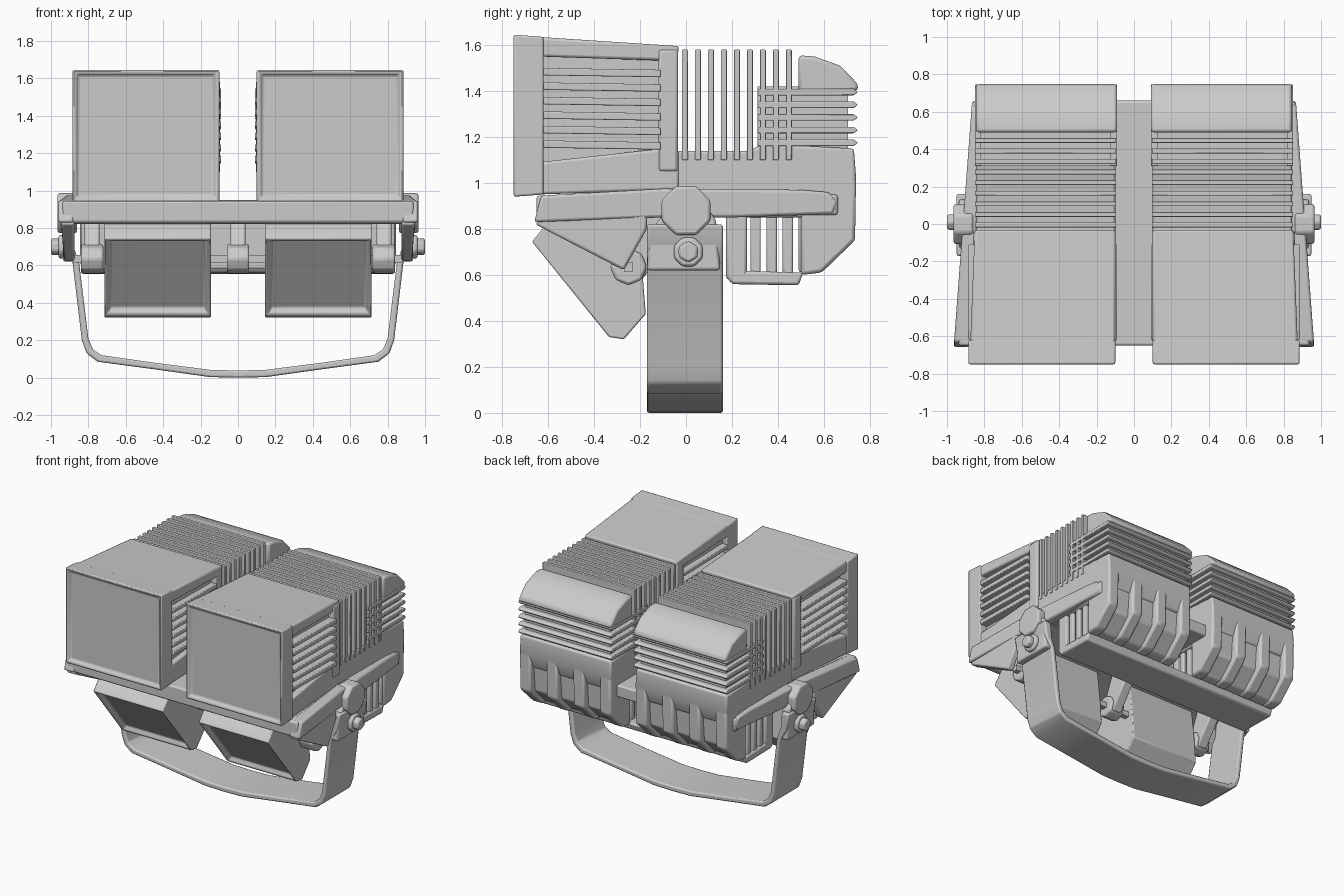
import bpy, bmesh, math
from mathutils import Vector

if "Cube" in bpy.data.objects:
    bpy.data.objects.remove(bpy.data.objects["Cube"])


def finish(name, bm, mirror=False, bevel=0.0):
    bmesh.ops.recalc_face_normals(bm, faces=bm.faces)
    me = bpy.data.meshes.new(name)
    bm.to_mesh(me)
    bm.free()
    ob = bpy.data.objects.new(name, me)
    bpy.context.collection.objects.link(ob)
    if bevel:
        m = ob.modifiers.new("bevel", 'BEVEL')
        m.width = bevel
        m.segments = 2
        m.limit_method = 'ANGLE'
    if mirror:
        m = ob.modifiers.new("mirror", 'MIRROR')
        m.use_mirror_merge = False
        m.use_clip = False
    bpy.ops.object.select_all(action='DESELECT')
    ob.select_set(True)
    bpy.context.view_layer.objects.active = ob
    bpy.ops.object.shade_smooth_by_angle(angle=math.radians(30))
    return ob


def add_prism(bm, profile, x0, x1, k0=0.0, k1=0.0):
    """Extrude a (y, z) profile along x; k0/k1 slant the two ends along y."""
    a = [bm.verts.new((x0 + k0 * y, y, z)) for y, z in profile]
    b = [bm.verts.new((x1 + k1 * y, y, z)) for y, z in profile]
    n = len(a)
    bm.faces.new(a)
    bm.faces.new(b[::-1])
    for i in range(n):
        bm.faces.new((a[i], b[i], b[(i + 1) % n], a[(i + 1) % n]))


def rect(y0, y1, z0, z1):
    return [(y0, z0), (y1, z0), (y1, z1), (y0, z1)]


def prism(name, profile, x0, x1, mirror=True, bevel=0.012, k0=0.0, k1=0.0, recess=None):
    bm = bmesh.new()
    add_prism(bm, profile, x0, x1, k0, k1)
    bmesh.ops.recalc_face_normals(bm, faces=bm.faces)
    if recess:  # sunken glass in the forward-facing side
        f = min(bm.faces, key=lambda f: f.normal.y * f.calc_area())
        bmesh.ops.inset_region(bm, faces=[f], thickness=recess[0], depth=0)
        bmesh.ops.inset_region(bm, faces=[f], thickness=recess[1], depth=-recess[1])
    return finish(name, bm, mirror, bevel)


def prisms(name, items, bevel=0.005):
    bm = bmesh.new()
    for profile, x0, x1 in items:
        add_prism(bm, profile, x0, x1)
    return finish(name, bm, True, bevel)


def disc(name, x0, x1, y, z, r, n, bevel=0.012, mirror=True, turn=0.0):
    pts = [(y + r * math.cos(turn + math.tau * i / n), z + r * math.sin(turn + math.tau * i / n))
           for i in range(n)]
    return prism(name, pts, x0, x1, mirror, bevel)


# Upper lamp hoods: bezel with glass, roof, floor, core, rear posts
prism("lamp_bezel", [(-0.75, 0.94), (-0.62, 0.95), (-0.62, 1.635), (-0.75, 1.645)],
      0.10, 0.885, recess=(0.025, 0.02))
prism("lamp_roof", [(-0.64, 1.55), (-0.04, 1.53), (-0.03, 1.595), (-0.64, 1.635)],
      0.10, 0.85, k1=-0.04)
prism("lamp_floor", [(-0.64, 0.95), (-0.03, 0.97), (-0.03, 1.14), (-0.1, 1.15), (-0.64, 1.09)],
      0.10, 0.85, k1=-0.04)
prism("lamp_core", rect(-0.64, -0.04, 1.0, 1.59), 0.135, 0.825, bevel=0)
prism("lamp_rear_post", rect(-0.12, -0.035, 1.05, 1.58), 0.10, 0.86)

# Side louvres of the hoods
prisms("lamp_louvres", [
    ([(-0.62, z - 0.012), (-0.11, z - 0.02), (-0.11, z + 0.012), (-0.62, z + 0.02)], 0.09, 0.885)
    for z in [1.165 + 0.063 * i for i in range(6)]])

# Upright cooling fins behind the hoods
prisms("cooling_fins", [(rect(y - 0.013, y + 0.013, 1.10, 1.58), 0.095, 0.85)
                        for y in [-0.005 + 0.0565 * i for i in range(9)]], 0.004)

# Rear housing
prism("rear_housing", [(-0.06, 0.93), (-0.06, 1.14), (0.27, 1.14), (0.34, 1.17), (0.73, 1.15),
                       (0.74, 1.02), (0.70, 0.92), (0.5, 0.85), (0.1, 0.85)], 0.10, 0.845)
prism("rear_core", rect(0.31, 0.705, 1.1, 1.42), 0.125, 0.82, bevel=0)
prisms("rear_fins", [
    ([(0.31, z - 0.014), (0.73, z - 0.014), (0.747, z), (0.73, z + 0.014), (0.31, z + 0.014)],
     0.09, 0.85) for z in [1.175 + 0.055 * i for i in range(5)]], 0.004)
prism("rear_cap", [(0.49, 1.395), (0.49, 1.555), (0.56, 1.55), (0.67, 1.51), (0.748, 1.43),
                   (0.748, 1.40)], 0.09, 0.845, bevel=0.02)

# Lower rear: sloped shell with upright ribs, and open columns in front of it
prism("rear_skirt", [(0.49, 0.61), (0.56, 0.62), (0.68, 0.74), (0.70, 1.0), (0.49, 1.0)],
      0.12, 0.83)
prisms("rear_ribs", [([(0.5, 0.60), (0.59, 0.61), (0.735, 0.75), (0.74, 1.04), (0.5, 1.0)],
                      x, x + 0.09) for x in (0.10, 0.318, 0.537, 0.755)], 0.015)
prisms("lower_columns", [(rect(y, y + 0.045, 0.59, 0.88), x, x + 0.08)
                         for y in (0.28, 0.35, 0.42) for x in (0.12, 0.75)], 0.008)

# Cross beam below the housings
prism("beam_floor", [(0.17, 0.60), (0.20, 0.56), (0.49, 0.555), (0.51, 0.61), (0.20, 0.62)],
      -0.84, 0.84, mirror=False)
prism("beam_wall", rect(0.175, 0.265, 0.58, 0.88), -0.84, 0.84, mirror=False)

# Tray between the lamps, side rails and flaps
prism("tray", [(-0.65, 0.83), (-0.60, 0.82), (-0.52, 0.86), (0.66, 0.86), (0.66, 0.95),
               (-0.65, 0.945)], -0.90, 0.90, mirror=False, k0=0.06, k1=-0.06)
prism("side_rail", [(-0.66, 0.83), (-0.63, 0.945), (-0.1, 0.975), (0.5, 0.97), (0.62, 0.96),
                    (0.66, 0.92), (0.64, 0.865), (0.2, 0.85), (-0.1, 0.85)],
      0.84, 0.915, k0=-0.06, k1=-0.075)
prism("side_flap", [(-0.655, 0.82), (-0.27, 0.62), (-0.17, 0.80), (-0.17, 0.88), (-0.6, 0.9)],
      0.875, 0.92, k1=-0.04)

# Lower small lamps, tilted downward
prism("lower_lamp", [(-0.67, 0.745), (-0.335, 0.33), (-0.27, 0.32), (-0.175, 0.43),
                     (-0.19, 0.62), (-0.22, 0.87), (-0.5, 0.87), (-0.60, 0.83)],
      0.145, 0.715, recess=(0.02, 0.03))

# Hinge knobs beside the lower lamps
for i, x in enumerate((-0.78, 0.0, 0.78)):
    disc(f"hinge_knob_{i}", x - 0.06, x + 0.06, -0.25, 0.635, 0.08, 8, mirror=False)
    prism(f"hinge_arm_{i}", [(-0.29, 0.65), (-0.19, 0.58), (0.0, 0.84), (-0.2, 0.87)],
          x - 0.04, x + 0.04, mirror=False)
prism("hinge_rod", rect(-0.27, -0.23, 0.615, 0.655), -0.88, 0.88, mirror=False, bevel=0)

# U-shaped carrying bracket, made as a bent strip
outer = [(0.95, 0.82), (0.93, 0.70), (0.885, 0.62), (0.835, 0.20), (0.81, 0.13), (0.75, 0.085),
         (0.45, 0.045), (0.15, 0.003), (0.0, 0.0)]
inner = [(0.89, 0.82), (0.88, 0.70), (0.85, 0.62), (0.80, 0.21), (0.775, 0.15), (0.73, 0.12),
         (0.45, 0.08), (0.15, 0.042), (0.0, 0.038)]
outer += [(-x, z) for x, z in outer[-2::-1]]
inner += [(-x, z) for x, z in inner[-2::-1]]
bm = bmesh.new()
rows = [[bm.verts.new((x, y, z)) for x, y, z in
         ((o[0], -0.17, o[1]), (o[0], 0.16, o[1]), (n[0], 0.16, n[1]), (n[0], -0.17, n[1]))]
        for o, n in zip(outer, inner)]
for a, b in zip(rows, rows[1:]):
    for i in range(4):
        j = (i + 1) % 4
        bm.faces.new((a[i], a[j], b[j], b[i]))
bm.faces.new(rows[0])
bm.faces.new(rows[-1][::-1])
finish("carry_bracket", bm, False, 0.01)

# Bracket shoulders, pivots and bolts
prism("bracket_shoulder", [(-0.17, 0.62), (0.15, 0.62), (0.13, 0.84), (0.07, 0.92),
                           (-0.06, 0.92), (-0.16, 0.78)], 0.875, 0.935)
disc("pivot_head", 0.86, 0.965, 0.0, 0.88, 0.115, 8, turn=math.pi / 8)
disc("pivot_washer", 0.92, 0.96, 0.01, 0.70, 0.068, 8, turn=math.pi / 8)
disc("pivot_bolt", 0.93, 1.0, 0.01, 0.70, 0.048, 6, turn=math.pi / 6)
